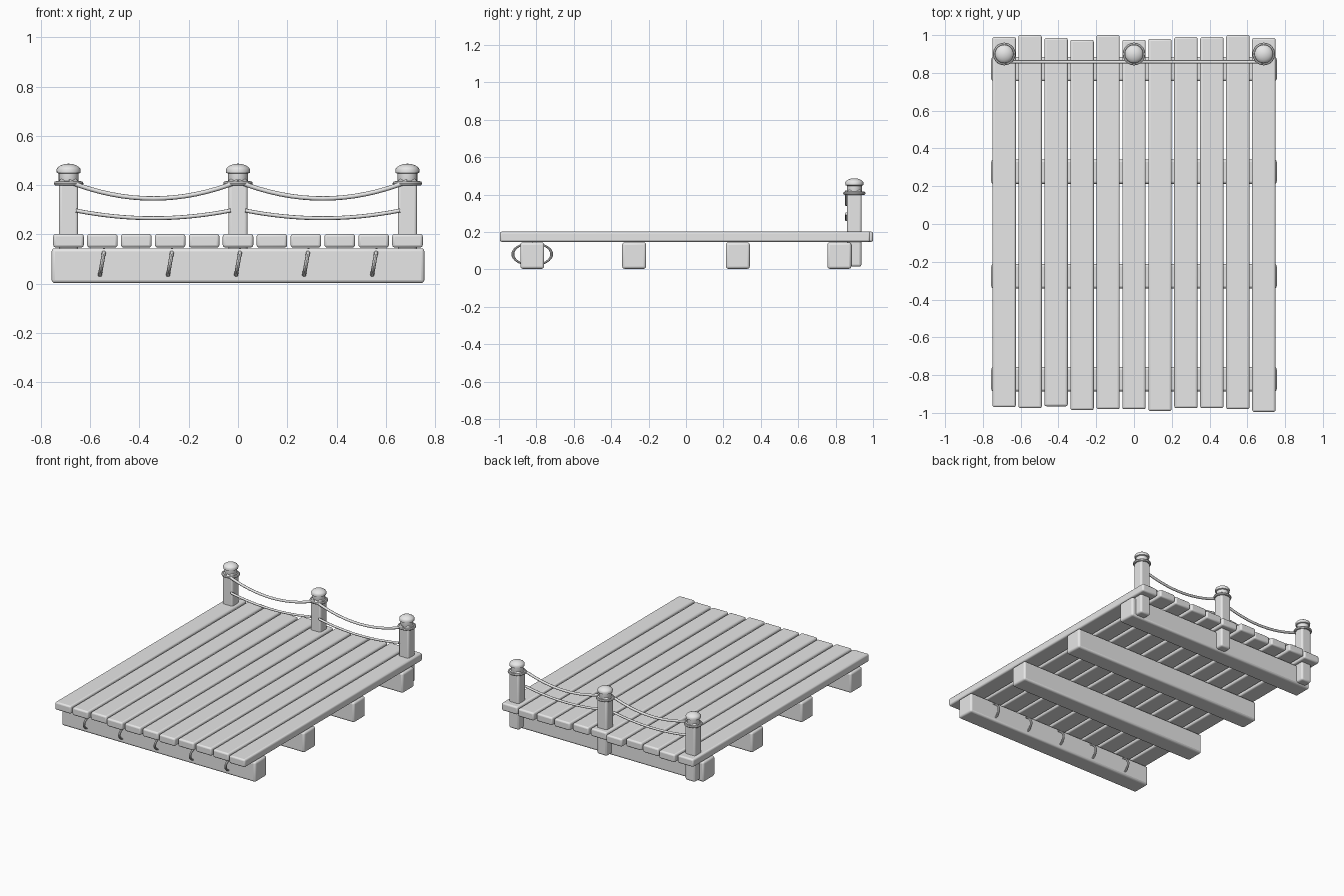
import bpy
import math

cube = bpy.data.objects.get("Cube")
if cube:
    bpy.data.objects.remove(cube, do_unlink=True)

grey = bpy.data.materials.new("plain_grey")
grey.use_nodes = True
grey.diffuse_color = (0.8, 0.8, 0.8, 1)
grey.node_tree.nodes["Principled BSDF"].inputs["Base Color"].default_value = (0.8, 0.8, 0.8, 1)


def finish(name):
    obj = bpy.context.object
    obj.name = name
    obj.data.materials.append(grey)
    bpy.ops.object.shade_smooth_by_angle(angle=math.radians(40))
    return obj


def box(name, lo, hi, bevel):
    """Rounded box between two corners."""
    bpy.ops.mesh.primitive_cube_add(size=1, location=[(a + b) / 2 for a, b in zip(lo, hi)])
    bpy.context.object.scale = [b - a for a, b in zip(lo, hi)]
    bpy.ops.object.transform_apply(location=False, rotation=False, scale=True)
    obj = finish(name)
    mod = obj.modifiers.new("rounding", "BEVEL")
    mod.width = bevel
    mod.segments = 3
    return obj


def ring(name, loc, major, minor, scale=(1, 1, 1), rot=(0, 0, 0)):
    bpy.ops.mesh.primitive_torus_add(location=loc, rotation=rot, major_radius=major,
                                     minor_radius=minor, major_segments=32, minor_segments=8)
    bpy.context.object.scale = scale
    return finish(name)


def rope(name, x0, x1, y, z_end, sag, radius):
    """Hanging rope with a parabolic sag."""
    curve = bpy.data.curves.new(name, "CURVE")
    curve.dimensions = "3D"
    curve.bevel_depth = radius
    curve.bevel_resolution = 2
    curve.use_fill_caps = True
    spline = curve.splines.new("POLY")
    steps = 16
    spline.points.add(steps)
    for i, p in enumerate(spline.points):
        t = i / steps
        p.co = (x0 + (x1 - x0) * t, y, z_end - sag * 4 * t * (1 - t), 1)
        p.radius = 1
    spline.use_smooth = True
    curve.materials.append(grey)
    bpy.context.collection.objects.link(bpy.data.objects.new(name, curve))


def lathe(name, loc, profile, sides=24):
    """Turned solid from (radius, height) pairs, closed at both ends."""
    verts = [(r * math.cos(math.tau * i / sides), r * math.sin(math.tau * i / sides), z)
             for r, z in profile for i in range(sides)]
    faces = [(k * sides + i, k * sides + (i + 1) % sides,
              (k + 1) * sides + (i + 1) % sides, (k + 1) * sides + i)
             for k in range(len(profile) - 1) for i in range(sides)]
    faces.append(tuple(reversed(range(sides))))
    faces.append(tuple(range(len(verts) - sides, len(verts))))
    mesh = bpy.data.meshes.new(name)
    mesh.from_pydata(verts, [], faces)
    obj = bpy.data.objects.new(name, mesh)
    obj.location = loc
    bpy.context.collection.objects.link(obj)
    bpy.ops.object.select_all(action="DESELECT")
    obj.select_set(True)
    bpy.context.view_layer.objects.active = obj
    return finish(name)


# Deck planks with uneven ends
backs = [.99, 1, .985, .975, 1, .975, .98, .99, .99, 1, .985]
fronts = [.97, .975, .965, .985, .98, .98, .99, .975, .975, .98, .995]
for i, (back, front) in enumerate(zip(backs, fronts)):
    x = (i - 5) * 0.1375
    box(f"deck_plank_{i + 1}", (x - 0.062, -front, 0.147), (x + 0.062, back, 0.202), 0.011)

# Cross beams under the deck
for i, y in enumerate((-0.822, -0.277, 0.277, 0.82)):
    box(f"cross_beam_{i + 1}", (-0.756, y - 0.064, 0.003), (0.756, y + 0.064, 0.144), 0.013)

# Rope loops round the front beam
for i in range(5):
    ring(f"beam_rope_loop_{i + 1}", ((i - 2) * 0.276, -0.822, 0.081), 0.104, 0.008,
         scale=(0.58, 1, 1), rot=(0, math.radians(100), 0))

# Railing posts, turned caps and rope collars
cap = [(.036, .405), (.04, .418), (.04, .447), (.048, .45), (.049, .464),
       (.044, .472), (.032, .48), (.016, .486), (.002, .487)]
for side, x in (("right", -0.687), ("middle", 0), ("left", 0.687)):
    box(f"{side}_post", (x - 0.039, 0.862, 0.015), (x + 0.039, 0.938, 0.425), 0.012)
    lathe(f"{side}_post_cap", (x, 0.9, 0), cap)
    ring(f"{side}_post_collar", (x, 0.9, 0.407), 0.051, 0.009)

# Sagging ropes between the posts
for side, a, b in (("right", -0.687, 0), ("left", 0, 0.687)):
    rope(f"{side}_upper_rope", a, b, 0.858, 0.415, 0.069, 0.009)
    rope(f"{side}_lower_rope", a + 0.03, b - 0.03, 0.858, 0.297, 0.031, 0.008)
